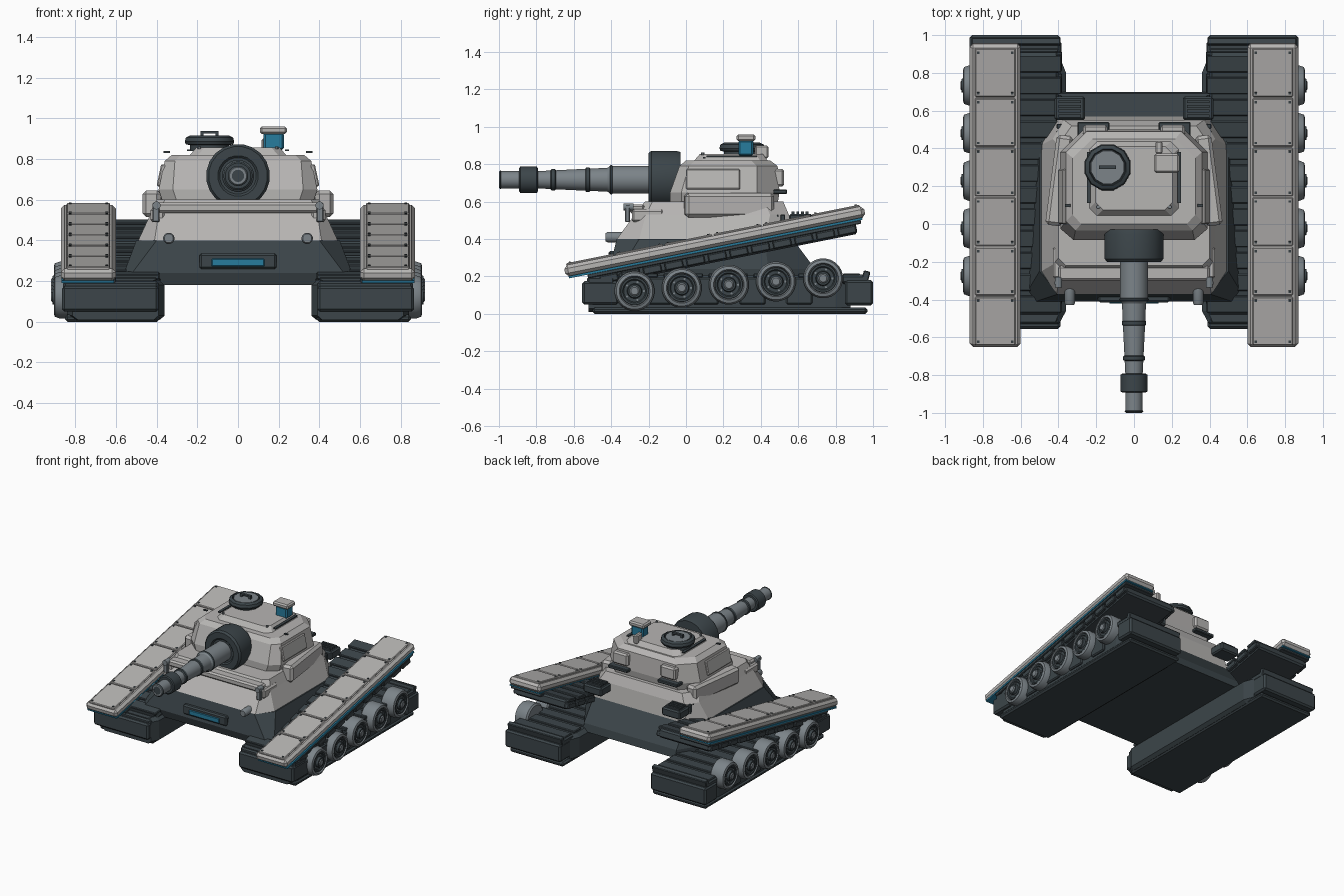
import bpy, bmesh
from math import cos, sin, pi, radians
from mathutils import Matrix, Vector


def material(name, rgb):
    m = bpy.data.materials.new(name)
    m.diffuse_color = (*rgb, 1)
    return m


LIGHT = material("light_armour", (0.47, 0.46, 0.45))
DARK = material("dark_steel", (0.045, 0.06, 0.068))
MID = material("mid_steel", (0.2, 0.23, 0.25))
BLUE = material("blue_glass", (0.02, 0.2, 0.34))


def finish(name, bm, mat, mirror=False, M=None):
    if M is not None:
        bm.transform(M)
    bmesh.ops.recalc_face_normals(bm, faces=bm.faces)
    me = bpy.data.meshes.new(name)
    bm.to_mesh(me)
    bm.free()
    me.materials.append(mat)
    ob = bpy.data.objects.new(name, me)
    bpy.context.collection.objects.link(ob)
    if mirror:
        ob.modifiers.new("Mirror", 'MIRROR').use_mirror_merge = False
    return ob


def boxes(name, specs, mat, bevel=0.008, mirror=False, M=None):
    """One object from boxes given as (x0, x1, y0, y1, z0, z1)."""
    bm = bmesh.new()
    for x0, x1, y0, y1, z0, z1 in specs:
        S = Matrix.Diagonal((x1 - x0, y1 - y0, z1 - z0, 1))
        T = Matrix.Translation(((x0 + x1) / 2, (y0 + y1) / 2, (z0 + z1) / 2))
        bmesh.ops.create_cube(bm, size=1, matrix=T @ S)
    if bevel:
        bmesh.ops.bevel(bm, geom=list(bm.edges), offset=bevel, segments=1, affect='EDGES')
    return finish(name, bm, mat, mirror, M)


def skin(rings):
    bm = bmesh.new()
    vs = [[bm.verts.new(p) for p in r] for r in rings]
    n = len(vs[0])
    for a, b in zip(vs, vs[1:]):
        for i in range(n):
            bm.faces.new((a[i], a[(i + 1) % n], b[(i + 1) % n], b[i]))
    bm.faces.new(vs[0])
    bm.faces.new(vs[-1])
    return bm


def lathe(name, profile, centre, axis, mat, n=24, mirror=False):
    """Turn (distance along axis, radius) points around x, y or z."""
    k = 'xyz'.index(axis)
    rings = []
    for a, r in profile:
        ring = []
        for i in range(n):
            t = 2 * pi * (i + 0.5) / n
            p = [r * cos(t), r * sin(t)]
            p.insert(k, a)
            ring.append(Vector(p) + Vector(centre))
        rings.append(ring)
    ob = finish(name, skin(rings), mat, mirror)
    ob.data.shade_smooth()
    ob.data.set_sharp_from_angle(angle=radians(32))
    return ob


def slab(z, xf, x, xb, y0, y1, cf, cb, dz=0):
    """Eight-sided outline; dz lifts the rear end."""
    pts = [(-xf, y0), (xf, y0), (x, y0 + cf), (x, y1 - cb),
           (xb, y1), (-xb, y1), (-x, y1 - cb), (-x, y0 + cf)]
    return [(px, py, z + (dz if i in (3, 4, 5, 6) else 0)) for i, (px, py) in enumerate(pts)]


# Hull
finish("lower_hull", skin([
    slab(0.18, 0.52, 0.55, 0.40, -0.39, 0.70, 0.05, 0.25),
    slab(0.24, 0.52, 0.56, 0.40, -0.41, 0.69, 0.06, 0.25),
    slab(0.40, 0.40, 0.50, 0.40, -0.37, 0.57, 0.12, 0.15)]), DARK)
finish("upper_hull", skin([
    slab(0.40, 0.41, 0.49, 0.40, -0.37, 0.57, 0.12, 0.15),
    slab(0.53, 0.39, 0.43, 0.37, -0.275, 0.55, 0.06, 0.1),
    slab(0.60, 0.36, 0.40, 0.33, -0.22, 0.52, 0.04, 0.1)]), LIGHT)
boxes("front_beam", [(-0.40, 0.40, -0.30, -0.22, 0.535, 0.585)], LIGHT, 0.012)
boxes("front_post", [(0.385, 0.42, -0.325, -0.30, 0.49, 0.585)], MID, 0.005, True)
boxes("front_arm", [(0.36, 0.43, -0.29, -0.12, 0.49, 0.56)], LIGHT, 0.012, True)
lathe("headlight", [(-0.43, 0.022), (-0.42, 0.028), (-0.33, 0.028)], (0.34, 0, 0.41), 'y', MID, 16, True)
lathe("marker_lamp", [(-0.335, 0.02), (-0.28, 0.02)], (0.40, 0, 0.572), 'y', MID, 12, True)
boxes("vision_frame", [(-0.19, 0.19, -0.415, -0.37, 0.26, 0.335)], DARK, 0.01)
boxes("vision_slit", [(-0.13, 0.13, -0.422, -0.39, 0.272, 0.31)], BLUE, 0.004)

# Rear engine vents
boxes("rear_vent", [(0.26, 0.42, 0.55, 0.675, 0.47, 0.535)], DARK, 0.01, True)
boxes("rear_vent_slats", [(0.28, 0.40, 0.565 + i * 0.025, 0.58 + i * 0.025, 0.53, 0.547)
                          for i in range(4)], DARK, 0, True)
boxes("deck_grille", [(0.31, 0.41, 0.33 + i * 0.035, 0.355 + i * 0.035, 0.46, 0.53)
                      for i in range(6)], DARK, 0.004, True)

# Turret
finish("turret", skin([
    slab(0.59, 0.30, 0.37, 0.27, -0.085, 0.49, 0.06, 0.12),
    slab(0.65, 0.32, 0.39, 0.27, -0.085, 0.50, 0.06, 0.12),
    slab(0.79, 0.31, 0.36, 0.25, -0.035, 0.49, 0.05, 0.11),
    slab(0.82, 0.28, 0.325, 0.22, 0.0, 0.45, 0.05, 0.10)]), LIGHT)
finish("turret_roof", skin([
    slab(0.815, 0.20, 0.24, 0.20, 0.04, 0.44, 0.04, 0.04),
    slab(0.856, 0.165, 0.205, 0.165, 0.075, 0.41, 0.04, 0.04)]), LIGHT)
tilt = Matrix.Translation((0.383, 0.17, 0.72)) @ Matrix.Rotation(radians(-12), 4, 'Y')
boxes("turret_side_panel", [(-0.02, 0.006, -0.17, 0.12, -0.055, 0.055)], LIGHT, 0.006, True, tilt)
splay = Matrix.Translation((0.395, 0.23, 0.58)) @ Matrix.Rotation(0.13, 4, 'Z')
boxes("side_armour", [(-0.045, 0.045, -0.24, 0.24, -0.065, 0.065)], LIGHT, 0.018, True, splay)
boxes("turret_rear_bin", [(0.14, 0.27, 0.44, 0.525, 0.68, 0.775)], LIGHT, 0.012, True)
boxes("turret_rear_rack", [(0.13, 0.30, 0.36, 0.54, 0.64, 0.665)], DARK, 0.005, True)
boxes("turret_roof_rail", [(0.335, 0.365, 0.09, 0.105, 0.83, 0.838), (0.23, 0.25, 0.11, 0.38, 0.838, 0.847)],
      DARK, 0, True)
lathe("roof_bolt", [(0.85, 0.01), (0.862, 0.01)], (0.19, 0.09, 0), 'z', MID, 8, True)

# Gun
G = (0, 0, 0.717)
lathe("mantlet", [(-0.03, 0.15), (-0.055, 0.157), (-0.185, 0.157), (-0.20, 0.145),
                  (-0.20, 0.10), (-0.19, 0.09)], G, 'y', DARK, 20)
lathe("barrel", [(-0.1, 0.075), (-0.405, 0.075), (-0.42, 0.064), (-0.52, 0.06), (-0.72, 0.05),
                 (-0.80, 0.046), (-0.995, 0.046), (-1.0, 0.042), (-1.0, 0.03), (-0.92, 0.03)], G, 'y', MID)
for y, w, r in ((-0.40, 0.02, 0.079), (-0.525, 0.03, 0.065), (-0.71, 0.03, 0.058), (-0.842, 0.10, 0.071),
                (-0.992, 0.014, 0.05)):
    lathe("barrel_ring", [(y - w / 2, 0.035), (y - w / 2, r - 0.008), (y - w / 2 + 0.006, r),
                          (y + w / 2 - 0.006, r), (y + w / 2, r - 0.008), (y + w / 2, 0.035)], G, 'y', DARK)

# Roof hatch and sight
H = (-0.14, 0.30, 0)
lathe("hatch_ring", [(0.84, 0.10), (0.868, 0.10), (0.872, 0.12), (0.885, 0.126), (0.905, 0.12),
                     (0.915, 0.10), (0.90, 0.095)], H, 'z', DARK, 12)
lathe("hatch_lid", [(0.89, 0.094), (0.912, 0.09)], H, 'z', MID, 12)
boxes("hatch_handle", [(-0.185, -0.095, 0.29, 0.31, 0.925, 0.937), (-0.185, -0.17, 0.29, 0.31, 0.905, 0.93),
                       (-0.11, -0.095, 0.29, 0.31, 0.905, 0.93)], DARK, 0)
boxes("sight_glass", [(0.125, 0.225, 0.28, 0.36, 0.845, 0.93)], BLUE, 0.01)
boxes("sight_cap", [(0.107, 0.24, 0.27, 0.372, 0.923, 0.96)], LIGHT, 0.01)
boxes("sight_rear_box", [(0.115, 0.15, 0.37, 0.44, 0.83, 0.90)], LIGHT, 0.008)

# Lower track pods
pod = [(0.36, 0.03), (0.385, 0.01), (0.81, 0.01), (0.84, 0.03), (0.84, 0.18), (0.82, 0.205), (0.39, 0.205), (0.36, 0.18)]
small = [(0.62 + (x - 0.62) * 0.88, z) for x, z in pod]
finish("track_body", skin([[(x, y, z) for x, z in p] for y, p in
                           ((-0.52, small), (-0.46, pod), (0.80, pod), (0.88, small))]), DARK, True)
boxes("track_sole", [(0.385, 0.85, -0.50, 0.97, 0.0, 0.035)], DARK, 0.012, True)
boxes("track_ends", [(0.39, 0.865, -0.555, -0.36, 0.05, 0.175), (0.39, 0.87, 0.85, 1.0, 0.045, 0.18),
                     (0.39, 0.86, -0.53, -0.38, 0.15, 0.20), (0.39, 0.86, 0.83, 0.97, 0.16, 0.21)],
      DARK, 0.012, True)
boxes("track_side_panels", [(0.80, 0.855, y - 0.07, y + 0.07, 0.05, 0.195)
                            for y in (-0.15, 0.105, 0.355, 0.605)], DARK, 0.008, True)
boxes("track_pads", [(0.40, 0.85, -0.48 + i * 0.12, -0.39 + i * 0.12, 0.195, 0.217)
                     for i in range(12)], DARK, 0.005, True)
lip = Matrix.Translation((0, 0.96, 0.195)) @ Matrix.Rotation(radians(-15), 4, 'X')
boxes("track_rear_lip", [(0.39, 0.86, -0.018, 0.018, -0.03, 0.035)], DARK, 0.005, True, lip)

# Road wheels
for i in range(5):
    c = (0, -0.275 + i * 0.252, 0.122 + i * 0.017)
    lathe("wheel_tyre", [(0.79, 0.095), (0.80, 0.107), (0.875, 0.107), (0.90, 0.098), (0.905, 0.082),
                         (0.89, 0.076)], c, 'x', MID, 24, True)
    lathe("wheel_disc", [(0.87, 0.078), (0.90, 0.074), (0.90, 0.064), (0.893, 0.058), (0.893, 0.04),
                         (0.912, 0.036), (0.912, 0.028)], c, 'x', DARK, 24, True)
    lathe("wheel_hub", [(0.89, 0.027), (0.912, 0.027), (0.918, 0.02)], c, 'x', MID, 12, True)
    for k in range(5):
        t = 2 * pi * k / 5
        lathe("wheel_bolt", [(0.89, 0.006), (0.90, 0.006)],
              (0, c[1] + 0.05 * cos(t), c[2] + 0.05 * sin(t)), 'x', MID, 6, True)

# Sloped upper track run and fender, built flat then tilted
F = Matrix.Translation((0, 0.15, 0.392)) @ Matrix.Rotation(radians(11.3), 4, 'X')
boxes("fender", [(0.60, 0.87, -0.815, 0.82, -0.036, 0.026)], LIGHT, 0.018, True, F)
boxes("fender_plates", [(0.628, 0.842, -0.80 + i * 0.268, -0.54 + i * 0.268, 0.015, 0.036)
                        for i in range(6)], LIGHT, 0.005, True, F)
boxes("fender_bolts", [(x - 0.006, x + 0.006, y - 0.006, y + 0.006, 0.03, 0.041)
                       for i in range(6) for x in (0.645, 0.825)
                       for y in (-0.78 + i * 0.268, -0.56 + i * 0.268)], DARK, 0, True, F)
boxes("fender_blue_strip", [(0.61, 0.866, -0.80, 0.80, -0.046, -0.034)], BLUE, 0, True, F)
boxes("upper_run", [(0.40, 0.84, -0.65, 0.76, -0.115, -0.05)], DARK, 0.012, True, F)
boxes("upper_run_rail", [(0.60, 0.862, -0.70, 0.79, -0.066, -0.044)], DARK, 0.004, True, F)
boxes("upper_run_links", [(0.38, 0.858, -0.64 + i * 0.118, -0.54 + i * 0.118, -0.108, -0.066)
                          for i in range(12)], DARK, 0.006, True, F)
boxes("upper_run_pads", [(0.385, 0.62, -0.64 + i * 0.118, -0.55 + i * 0.118, -0.06, -0.036)
                         for i in range(12)], DARK, 0.005, True, F)
